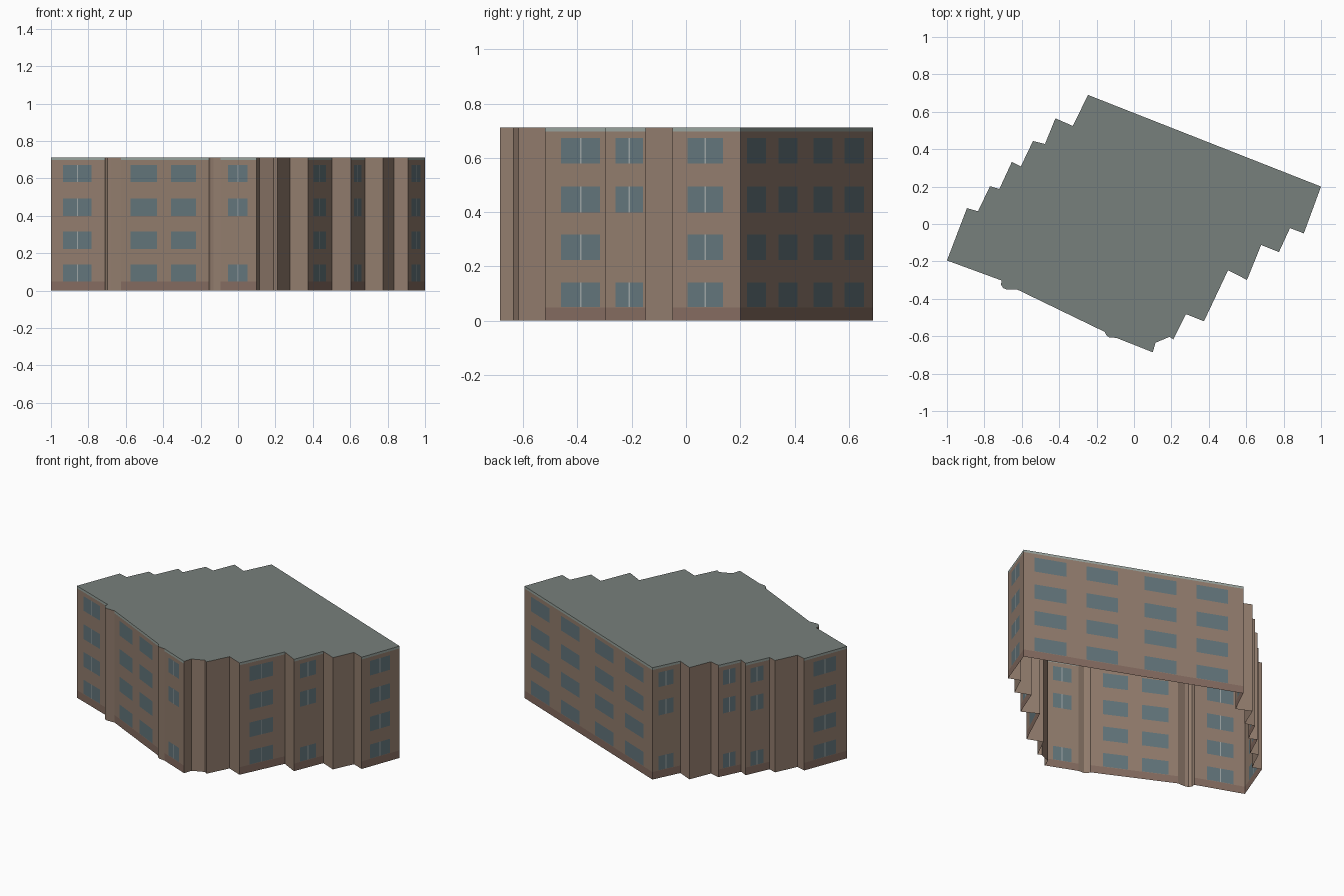
import bpy
import bmesh

if "Cube" in bpy.data.objects:
    bpy.data.objects.remove(bpy.data.objects["Cube"])

HEIGHT = 0.713
PLINTH_TOP, CORNICE_BOTTOM = 0.048, 0.698
FLOORS = [(0.05, 0.14), (0.224, 0.317), (0.399, 0.494), (0.58, 0.673)]
MULLION = 0.006

COLOURS = {
    "wall": (0.29, 0.205, 0.155),
    "plinth": (0.235, 0.15, 0.118),
    "cornice": (0.32, 0.37, 0.34),
    "window": (0.125, 0.18, 0.20),
    "mullion": (0.34, 0.38, 0.38),
    "roof": (0.185, 0.215, 0.20),
}
NAMES = {"wall": "brick_walls", "plinth": "plinth_bands", "cornice": "cornice_bands",
         "window": "window_panes", "mullion": "window_mullions", "roof": "flat_roof"}

# Facade layouts: window spans along the wall, split panes?, floors with windows
WIDE = ([(0.22, 0.745)], True, (0, 1, 2, 3))
NARROW = ([(0.21, 0.75)], True, (0, 2, 3))
PAIR = ([(0.108, 0.409), (0.57, 0.855)], False, (0, 1, 2, 3))
REAR = ([(0.05, 0.195), (0.287, 0.43), (0.55, 0.695), (0.786, 0.93)], False, (0, 1, 2, 3))

# Footprint, counter-clockwise; each corner carries the layout of the wall after it
OUTLINE = [
    # front
    (-1.0, -0.195, WIDE), (-0.708, -0.302, None), (-0.711, -0.325, None),
    (-0.699, -0.343, None), (-0.68, -0.35, None), (-0.625, -0.35, PAIR),
    (-0.156, -0.577, None), (-0.148, -0.595, None), (-0.132, -0.606, None),
    (-0.093, -0.609, NARROW), (0.1, -0.686, None), (0.115, -0.635, None),
    # stepped right side
    (0.19, -0.603, None), (0.21, -0.617, None), (0.278, -0.482, None),
    (0.374, -0.52, WIDE), (0.503, -0.247, None), (0.604, -0.299, NARROW),
    (0.68, -0.112, None), (0.775, -0.15, None), (0.834, -0.022, None),
    (0.908, -0.05, WIDE),
    # back
    (1.0, 0.2, REAR),
    # stepped left side
    (-0.246, 0.69, NARROW), (-0.327, 0.524, None), (-0.42, 0.565, None),
    (-0.476, 0.428, None), (-0.54, 0.444, NARROW), (-0.605, 0.308, None),
    (-0.653, 0.332, NARROW), (-0.72, 0.187, None), (-0.77, 0.202, None),
    (-0.834, 0.068, None), (-0.893, 0.085, WIDE),
]

parts = {kind: bmesh.new() for kind in COLOURS}


def add_face(kind, points):
    bm = parts[kind]
    bm.faces.new([bm.verts.new(p) for p in points])


def add_panel(kind, a, b, s0, s1, z0, z1):
    """Upright rectangle on wall a-b between fractions s0 and s1."""
    def at(s, z):
        return (a[0] + (b[0] - a[0]) * s, a[1] + (b[1] - a[1]) * s, z)
    add_face(kind, [at(s0, z0), at(s1, z0), at(s1, z1), at(s0, z1)])


def add_facade(a, b, layout):
    """Wall with plinth, cornice and flush windows."""
    spans, split, floors = layout
    length = ((b[0] - a[0]) ** 2 + (b[1] - a[1]) ** 2) ** 0.5
    add_panel("plinth", a, b, 0, 1, 0, PLINTH_TOP)
    add_panel("cornice", a, b, 0, 1, CORNICE_BOTTOM, HEIGHT)
    z = PLINTH_TOP
    for floor in floors:
        low, high = FLOORS[floor]
        add_panel("wall", a, b, 0, 1, z, low)
        s = 0
        for left, right in spans:
            add_panel("wall", a, b, s, left, low, high)
            if split:
                mid, half = (left + right) / 2, MULLION / 2 / length
                add_panel("window", a, b, left, mid - half, low, high)
                add_panel("mullion", a, b, mid - half, mid + half, low, high)
                add_panel("window", a, b, mid + half, right, low, high)
            else:
                add_panel("window", a, b, left, right, low, high)
            s = right
        add_panel("wall", a, b, s, 1, low, high)
        z = high
    add_panel("wall", a, b, 0, 1, z, CORNICE_BOTTOM)


# Walls all round; the underside stays open
for a, b in zip(OUTLINE, OUTLINE[1:] + OUTLINE[:1]):
    if a[2]:
        add_facade(a, b, a[2])
    else:
        add_panel("wall", a, b, 0, 1, 0, HEIGHT)

# Roof
add_face("roof", [(x, y, HEIGHT) for x, y, _ in OUTLINE])

# One object per kind of part
for kind, bm in parts.items():
    bmesh.ops.remove_doubles(bm, verts=bm.verts, dist=0.0005)
    if kind == "roof":
        bmesh.ops.triangulate(bm, faces=bm.faces)
    mesh = bpy.data.meshes.new(NAMES[kind])
    bm.to_mesh(mesh)
    bm.free()
    mat = bpy.data.materials.new(kind)
    mat.diffuse_color = (*COLOURS[kind], 1)
    mat.use_nodes = True
    mat.node_tree.nodes["Principled BSDF"].inputs["Base Color"].default_value = mat.diffuse_color
    mesh.materials.append(mat)
    bpy.context.collection.objects.link(bpy.data.objects.new(NAMES[kind], mesh))
